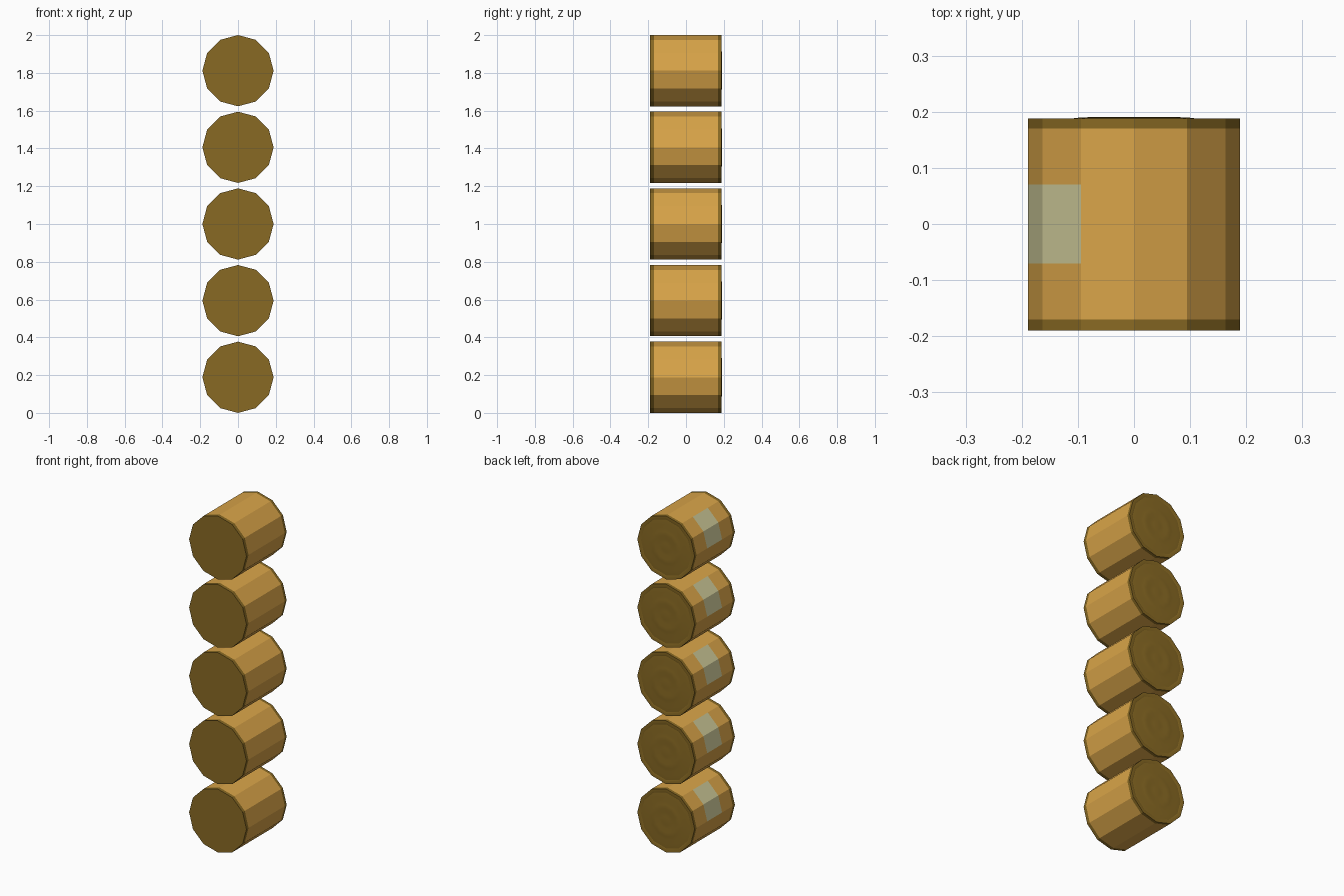
import bpy
import bmesh
import math

cube = bpy.data.objects.get("Cube")
if cube:
    bpy.data.objects.remove(cube, do_unlink=True)


def material(name, colour):
    mat = bpy.data.materials.new(name)
    mat.use_nodes = True
    mat.diffuse_color = (*colour, 1)
    mat.node_tree.nodes["Principled BSDF"].inputs["Base Color"].default_value = (*colour, 1)
    return mat


materials = [
    material("amber", (0.69, 0.37, 0.065)),
    material("dark olive", (0.25, 0.144, 0.017)),
    material("pale label", (0.60, 0.575, 0.31)),
]

SIDES = 12
RADIUS = 0.1885
SPACING = 0.4058
LABEL = 0.07
RIM = 0.17

# Profile as (radius, y): flat front, straight wall, rippled back
profile = [(RADIUS, y) for y in (-0.19, -RIM, -LABEL, LABEL, RIM, 0.188)]
profile += [(0.173, 0.188), (0.166, 0.186), (0.14, 0.188), (0.115, 0.1875),
            (0.095, 0.19), (0.07, 0.1905), (0.05, 0.1885), (0.025, 0.19)]


def build_barrel(name, z):
    bm = bmesh.new()
    rings = []
    for r, y in profile:
        angles = [math.tau * i / SIDES for i in range(SIDES)]
        rings.append([bm.verts.new((r * math.cos(a), y, r * math.sin(a))) for a in angles])
    for a, b in zip(rings, rings[1:]):
        for i in range(SIDES):
            j = (i + 1) % SIDES
            bm.faces.new((a[i], a[j], b[j], b[i]))
    bm.faces.new(rings[0])
    bm.faces.new(rings[-1])
    bmesh.ops.recalc_face_normals(bm, faces=bm.faces)

    # Olive ends and rims, pale label on the two upper faces of one side
    for face in bm.faces:
        c = face.calc_center_median()
        angle = math.degrees(math.atan2(c.z, c.x))
        if abs(c.y) > RIM:
            face.material_index = 1
        elif abs(c.y) < LABEL and 120 < angle < 180:
            face.material_index = 2

    mesh = bpy.data.meshes.new(name)
    bm.to_mesh(mesh)
    bm.free()
    for mat in materials:
        mesh.materials.append(mat)
    obj = bpy.data.objects.new(name, mesh)
    obj.location.z = z
    bpy.context.collection.objects.link(obj)
    return obj


# Stack of five separate barrels
bpy.ops.object.select_all(action="DESELECT")
for n in range(5):
    barrel = build_barrel(f"barrel_{n + 1}", RADIUS + n * SPACING)
    barrel.select_set(True)
    bpy.context.view_layer.objects.active = barrel
bpy.ops.object.shade_smooth_by_angle(angle=math.radians(20))
